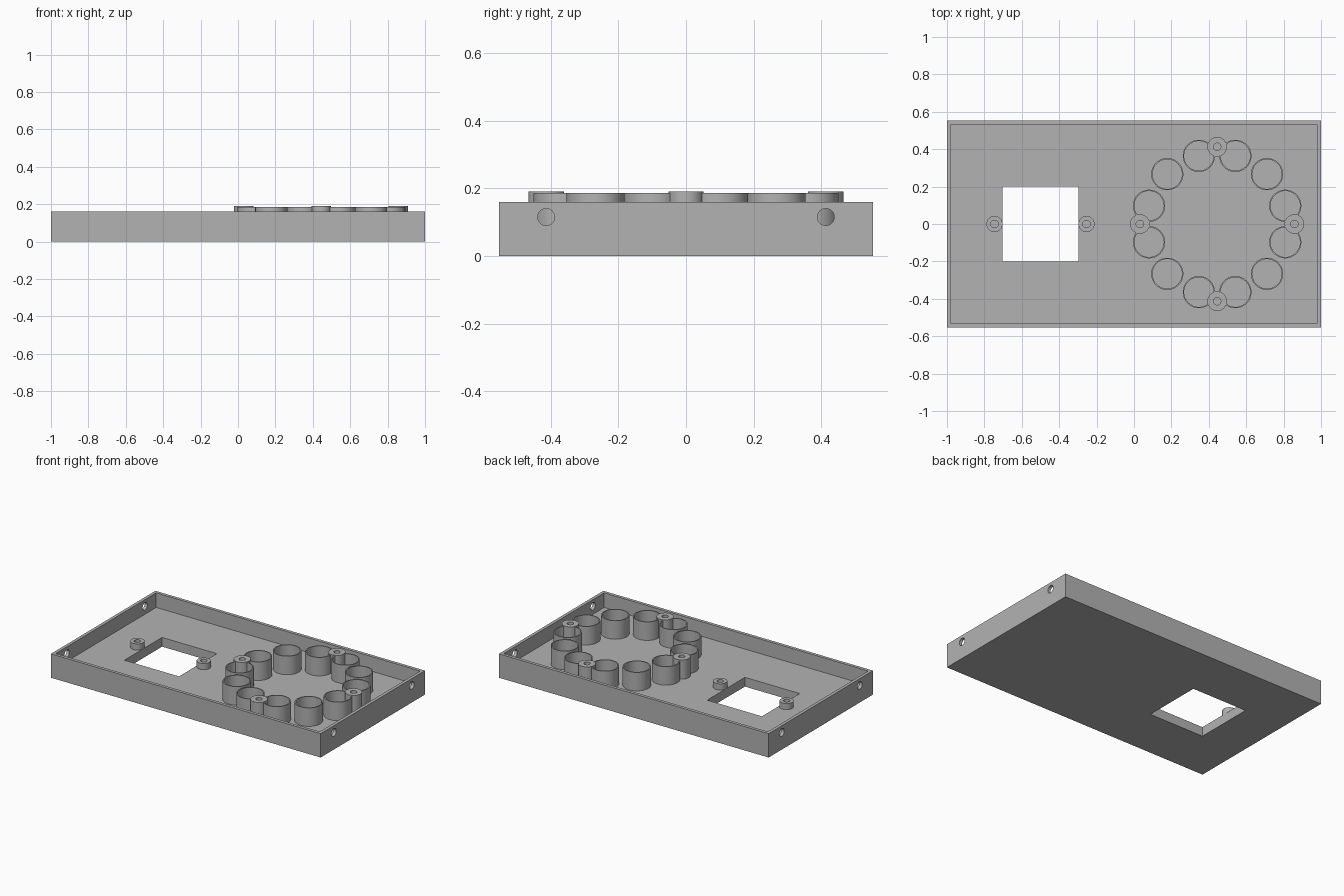
import bpy
import bmesh
from math import cos, sin, tau, radians
from mathutils import Matrix

cube = bpy.data.objects.get("Cube")
if cube:
    bpy.data.objects.remove(cube, do_unlink=True)

LENGTH, WIDTH, HEIGHT = 2.0, 1.106, 0.16
WALL, FLOOR = 0.021, 0.062
RING_X = 0.4445
SINK = 0.004

grey = bpy.data.materials.new("plain grey")
grey.use_nodes = True
colour = (0.45, 0.45, 0.45, 1)
grey.diffuse_color = colour
grey.node_tree.nodes["Principled BSDF"].inputs["Base Color"].default_value = colour


def make_object(name, bm):
    mesh = bpy.data.meshes.new(name)
    bmesh.ops.recalc_face_normals(bm, faces=bm.faces[:])
    bm.to_mesh(mesh)
    bm.free()
    mesh.materials.append(grey)
    obj = bpy.data.objects.new(name, mesh)
    bpy.context.collection.objects.link(obj)
    return obj


def select_only(obj):
    bpy.ops.object.select_all(action="DESELECT")
    obj.select_set(True)
    bpy.context.view_layer.objects.active = obj


def box(name, x, z0, z1, sx, sy):
    bm = bmesh.new()
    bmesh.ops.create_cube(bm, size=1, matrix=Matrix.Translation((x, 0, (z0 + z1) / 2))
                          @ Matrix.Diagonal((sx, sy, z1 - z0, 1)))
    return make_object(name, bm)


def rod_along_x(name, y, z, radius):
    bm = bmesh.new()
    bmesh.ops.create_cone(bm, cap_ends=True, segments=32, radius1=radius, radius2=radius,
                          depth=LENGTH + 0.2, matrix=Matrix.Translation((0, y, z))
                          @ Matrix.Rotation(radians(90), 4, "Y"))
    return make_object(name, bm)


def tube(name, x, y, outer, inner, top, segments=48):
    """Hollow cylinder rising from the tray floor."""
    bm = bmesh.new()
    base = FLOOR - SINK
    section = [(outer, base), (outer, top), (inner, top), (inner, base)]
    loops = [[bm.verts.new((x + r * cos(tau * i / segments),
                            y + r * sin(tau * i / segments), z))
              for i in range(segments)] for r, z in section]
    for a, b in zip(loops, loops[1:] + loops[:1]):
        for i in range(segments):
            j = (i + 1) % segments
            bm.faces.new((a[i], a[j], b[j], b[i]))
    obj = make_object(name, bm)
    select_only(obj)
    bpy.ops.object.shade_smooth_by_angle(angle=radians(35))
    return obj


# Tray: block with a cavity, a rectangular opening and holes through both end walls
tray = box("tray", 0, 0, HEIGHT, LENGTH, WIDTH)
cutters = [
    box("cavity_cutter", 0, FLOOR, HEIGHT + 0.1, LENGTH - 2 * WALL, WIDTH - 2 * WALL),
    box("opening_cutter", -0.5, -0.1, HEIGHT, 0.406, 0.4),
]
for side in (-1, 1):
    cutters.append(rod_along_x("screw_hole_cutter", side * 0.413, 0.115, 0.025))
for cutter in cutters:
    cutter.hide_render = True
    select_only(tray)
    mod = tray.modifiers.new("cut", "BOOLEAN")
    mod.operation = "DIFFERENCE"
    mod.solver = "EXACT"
    mod.object = cutter
    bpy.ops.object.modifier_apply(modifier=mod.name)
    bpy.data.objects.remove(cutter, do_unlink=True)
select_only(tray)
bpy.ops.object.shade_smooth_by_angle(angle=radians(30))

# Ring of twelve thin-walled cups
for k in range(12):
    a = radians(15 + 30 * k)
    tube("cup", RING_X + 0.377 * cos(a), 0.377 * sin(a), 0.086, 0.079, 0.186)

# Four screw posts between the cups
for k in range(4):
    a = radians(90 * k)
    tube("ring_post", RING_X + 0.413 * cos(a), 0.413 * sin(a), 0.052, 0.02, 0.191)

# Two short posts beside the opening
for side in (-1, 1):
    tube("opening_post", -0.5 + side * 0.246, 0, 0.043, 0.02, 0.103)
